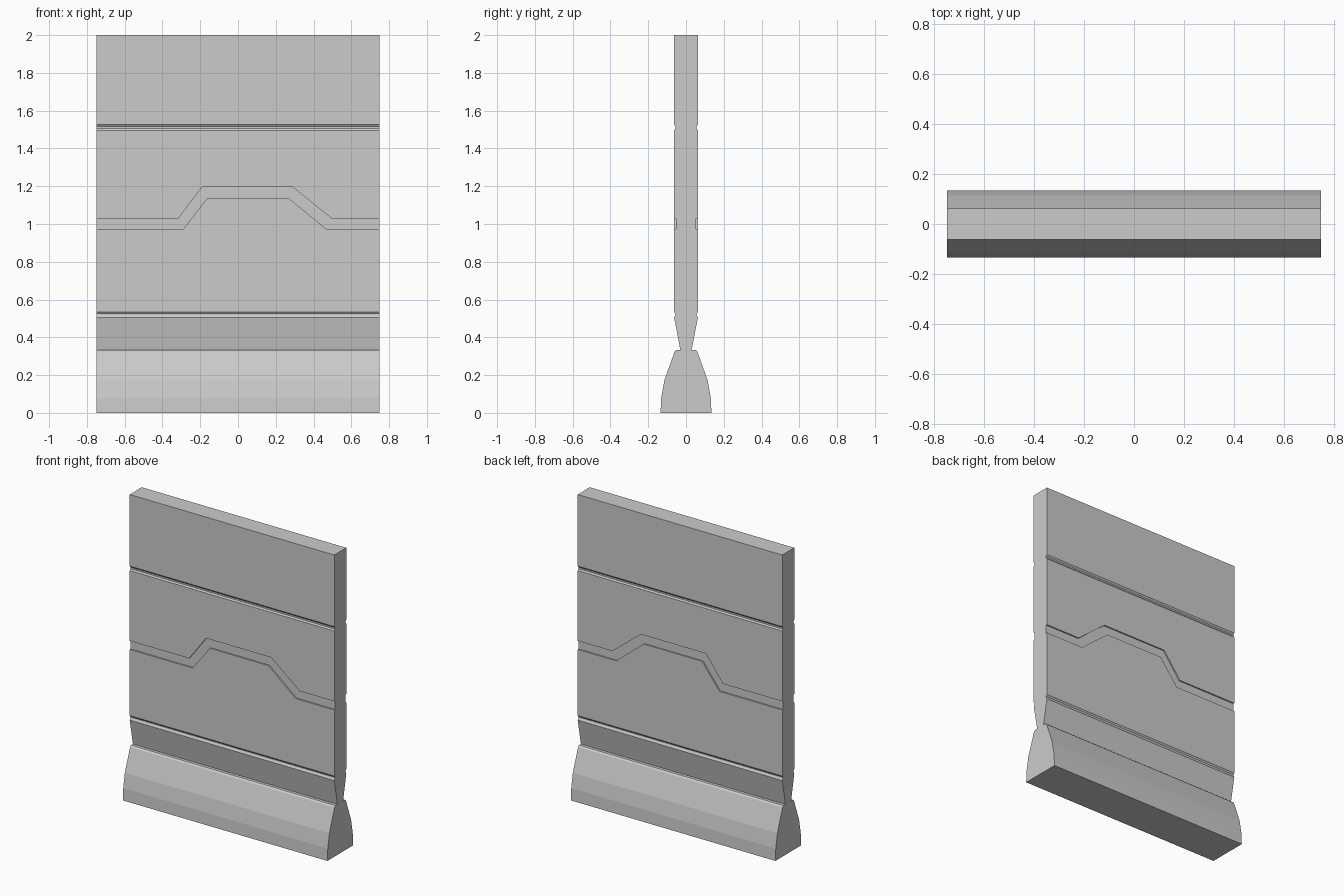
import bpy, bmesh
from mathutils import Vector

if "Cube" in bpy.data.objects:
    bpy.data.objects.remove(bpy.data.objects["Cube"])


def prism(name, outline, direction):
    """Extrude a closed 3D outline along a direction into a solid."""
    mesh = bpy.data.meshes.new(name)
    bm = bmesh.new()
    face = bm.faces.new([bm.verts.new(p) for p in outline])
    ext = bmesh.ops.extrude_face_region(bm, geom=[face])
    moved = [v for v in ext["geom"] if isinstance(v, bmesh.types.BMVert)]
    bmesh.ops.translate(bm, verts=moved, vec=Vector(direction))
    bmesh.ops.recalc_face_normals(bm, faces=bm.faces)
    bm.to_mesh(mesh)
    bm.free()
    ob = bpy.data.objects.new(name, mesh)
    bpy.context.collection.objects.link(ob)
    return ob


# barrier wall: half cross-section (half thickness, z) mirrored front to back
T = 0.063
half = [(0.135, 0), (0.131, 0.08), (0.114, 0.175), (0.06, 0.325), (0.05, 0.334),
        (0.03, 0.334), (T, 0.505), (0.056, 0.517), (0.056, 0.525), (T, 0.535),
        (T, 1.496), (0.056, 1.506), (0.056, 1.516), (T, 1.526), (T, 2.0)]
section = half + [(-y, z) for y, z in reversed(half)]
wall = prism("barrier_wall", [(-0.75, y, z) for y, z in section], (1.5, 0, 0))

# stepped channel cut into both faces
upper = [(-0.8, 1.03), (-0.315, 1.03), (-0.19, 1.197), (0.287, 1.197), (0.495, 1.03), (0.8, 1.03)]
lower = [(-0.8, 0.973), (-0.29, 0.973), (-0.162, 1.138), (0.267, 1.138), (0.468, 0.973), (0.8, 0.973)]
channel = upper + lower[::-1]
for side, label in ((-1, "front"), (1, "back")):
    cutter = prism(label + "_channel_cutter", [(x, side * 0.054, z) for x, z in channel],
                   (0, side * 0.05, 0))
    cutter.hide_render = True
    cutter.display_type = 'WIRE'
    mod = wall.modifiers.new(label + "_channel", 'BOOLEAN')
    mod.operation = 'DIFFERENCE'
    mod.solver = 'EXACT'
    mod.object = cutter
